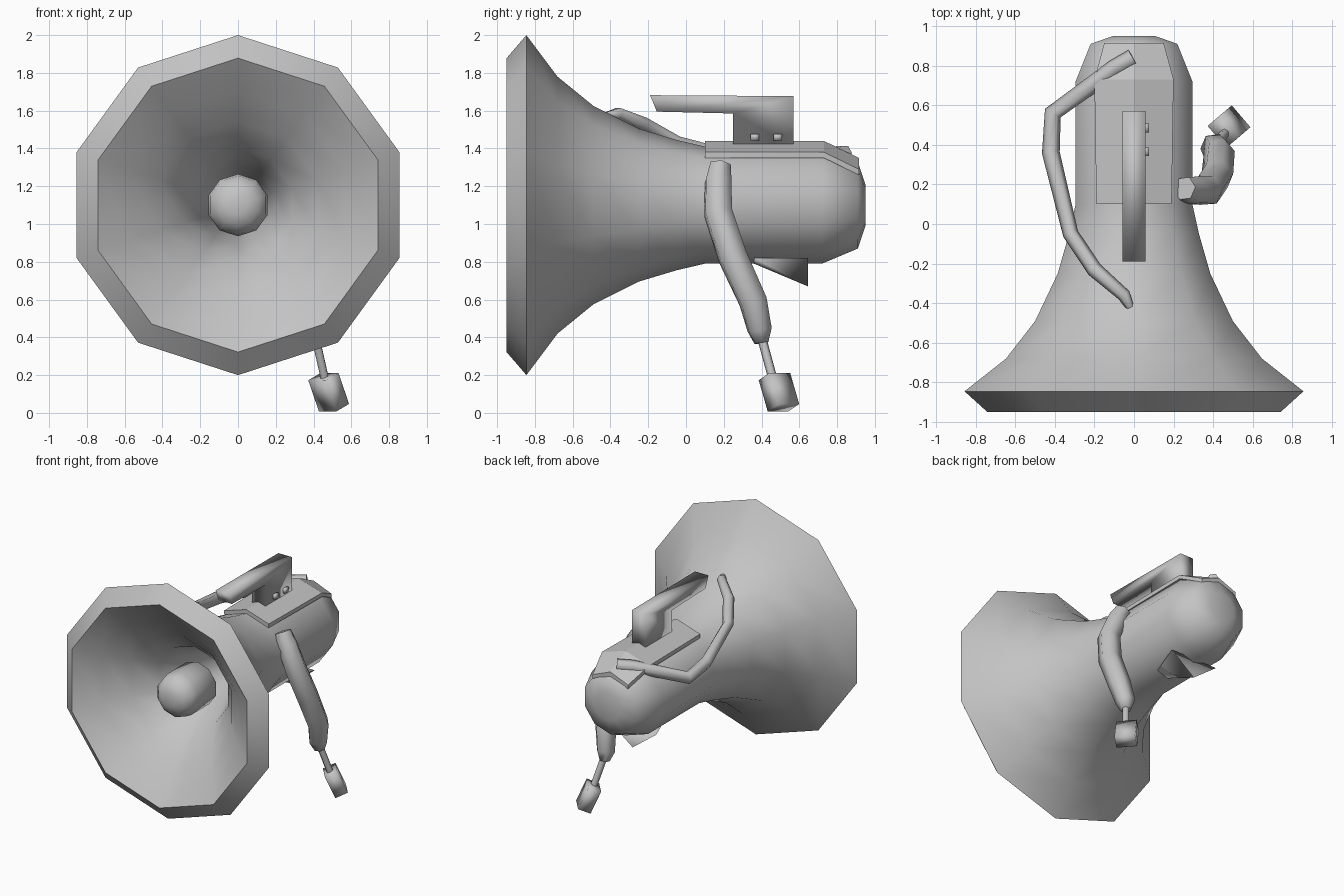
import bpy, bmesh, math
from mathutils import Vector, Matrix

if "Cube" in bpy.data.objects:
    bpy.data.objects.remove(bpy.data.objects["Cube"], do_unlink=True)

AXIS_Z = 1.10
SIDES = 10

grey = bpy.data.materials.new("plain_grey")
grey.use_nodes = True
COLOUR = (0.55, 0.55, 0.55, 1)
grey.diffuse_color = COLOUR
grey.node_tree.nodes["Principled BSDF"].inputs["Base Color"].default_value = COLOUR


def finish(name, bm, angle):
    """Turn a bmesh into a shaded object with the grey material."""
    bmesh.ops.remove_doubles(bm, verts=bm.verts, dist=0.0005)
    bmesh.ops.recalc_face_normals(bm, faces=bm.faces)
    mesh = bpy.data.meshes.new(name)
    bm.to_mesh(mesh)
    bm.free()
    mesh.materials.append(grey)
    obj = bpy.data.objects.new(name, mesh)
    bpy.context.collection.objects.link(obj)
    bpy.ops.object.select_all(action='DESELECT')
    obj.select_set(True)
    bpy.context.view_layer.objects.active = obj
    bpy.ops.object.shade_smooth_by_angle(angle=math.radians(angle))


def skin(name, rings, angle):
    """Bridge matching loops of points and cap both ends."""
    bm = bmesh.new()
    loops = [[bm.verts.new(p) for p in ring] for ring in rings]
    n = len(loops[0])
    for a, b in zip(loops, loops[1:]):
        for i in range(n):
            j = (i + 1) % n
            bm.faces.new((a[i], a[j], b[j], b[i]))
    bm.faces.new(loops[0])
    bm.faces.new(loops[-1])
    finish(name, bm, angle)


def lathe(name, profile):
    """Revolve (y, radius) pairs about the horn axis, one corner on top."""
    turns = [2 * math.pi * i / SIDES for i in range(SIDES)]
    skin(name, [[(r * math.sin(t), y, AXIS_Z + r * math.cos(t)) for t in turns]
                for y, r in profile], 60)


def tube(name, path, radii, reference, sides=6):
    """Low-poly tube through a list of points."""
    pts = [Vector(p) for p in path]
    rings = []
    for i, p in enumerate(pts):
        before = (p - pts[max(i - 1, 0)]).normalized()
        after = (pts[min(i + 1, len(pts) - 1)] - p).normalized()
        d = (before + after).normalized()
        u = d.cross(Vector(reference)).normalized()
        v = d.cross(u)
        rings.append([p + radii[i] * (u * math.cos(t) + v * math.sin(t))
                      for t in (2 * math.pi * k / sides for k in range(sides))])
    skin(name, rings, 70)


def box(name, centre, size, rotation=Matrix(), angle=95):
    bm = bmesh.new()
    bmesh.ops.create_cube(bm, size=1, matrix=Matrix.Translation(centre) @ rotation
                          @ Matrix.Diagonal((*size, 1)))
    finish(name, bm, angle)


# Flared horn: narrow throat, inner wall, bevelled lip, outer wall, rounded rear housing
lathe("horn_and_housing", [
    (0.1, 0.14), (-0.05, 0.16), (-0.3, 0.21), (-0.53, 0.3), (-0.68, 0.44), (-0.82, 0.6),
    (-0.95, 0.778), (-0.845, 0.9), (-0.68, 0.68), (-0.49, 0.525), (-0.25, 0.405),
    (-0.05, 0.345), (0.1, 0.31), (0.72, 0.31), (0.91, 0.23), (0.95, 0.11)])

# Sound bulb inside the horn
lathe("inner_bulb", [(-0.83, 0.05), (-0.81, 0.11), (-0.76, 0.155), (-0.71, 0.165),
                     (-0.49, 0.165), (-0.45, 0.12), (-0.44, 0.06)])

# Ridged mounting plate, sloping down at the rear
skin("top_plate", [[(-w, y, top - 0.06), (0, y, top), (w, y, top - 0.06),
                    (w, y, top - 0.09), (0, y, top - 0.05), (-w, y, top - 0.09)]
                   for y, w, top in ((0.1, 0.19, 1.44), (0.73, 0.2, 1.44),
                                     (0.915, 0.15, 1.35))], 25)

# Pistol-style handle with two side buttons
skin("handle", [[(x, y, z) for y, z in ((-0.19, 1.682), (0.57, 1.677), (0.57, 1.41),
                                        (0.25, 1.41), (0.25, 1.585), (-0.155, 1.595))]
                for x in (-0.057, 0.057)], 95)
for i, y in enumerate((0.365, 0.485)):
    box(f"button_{i + 1}", (0.06, y, 1.46), (0.03, 0.045, 0.035))

# Wedge foot under the housing, widening to the rear
skin("bottom_wedge", [[(-w, y, 0.82), (w, y, 0.82), (0, y, tip)]
                      for y, w, tip in ((0.36, 0.09, 0.79), (0.645, 0.2, 0.67))], 95)

# Carrying strap looping round the right side
tube("strap", [(-0.005, 0.84, 1.375), (-0.1, 0.785, 1.37), (-0.41, 0.56, 1.28),
               (-0.42, 0.36, 1.32), (-0.32, -0.05, 1.43), (-0.2, -0.23, 1.53),
               (-0.05, -0.36, 1.585), (-0.02, -0.42, 1.575)],
     [0.045, 0.045, 0.045, 0.045, 0.04, 0.04, 0.034, 0.02], (0, 0, 1))

# Microphone arm, thin stem and boxy head hanging on the left side
tube("microphone_arm", [(0.255, 0.18, 1.31), (0.3, 0.17, 1.22), (0.37, 0.17, 1.06),
                        (0.42, 0.245, 0.83), (0.43, 0.355, 0.59), (0.405, 0.39, 0.44),
                        (0.41, 0.4, 0.37)],
     [0.062, 0.078, 0.082, 0.083, 0.08, 0.07, 0.04], (0.9, -0.4, 0.1))
tube("microphone_stem", [(0.41, 0.4, 0.4), (0.46, 0.46, 0.18)], [0.024, 0.024], (1, 0, 0))
down = Vector((0.065, 0.055, -0.19)).normalized()
side = down.cross(Vector((0.65, -0.76, 0))).normalized()
turn = Matrix((side, down.cross(side), down)).transposed().to_4x4()
box("microphone_head", (0.48, 0.492, 0.11), (0.095, 0.145, 0.18), turn)
